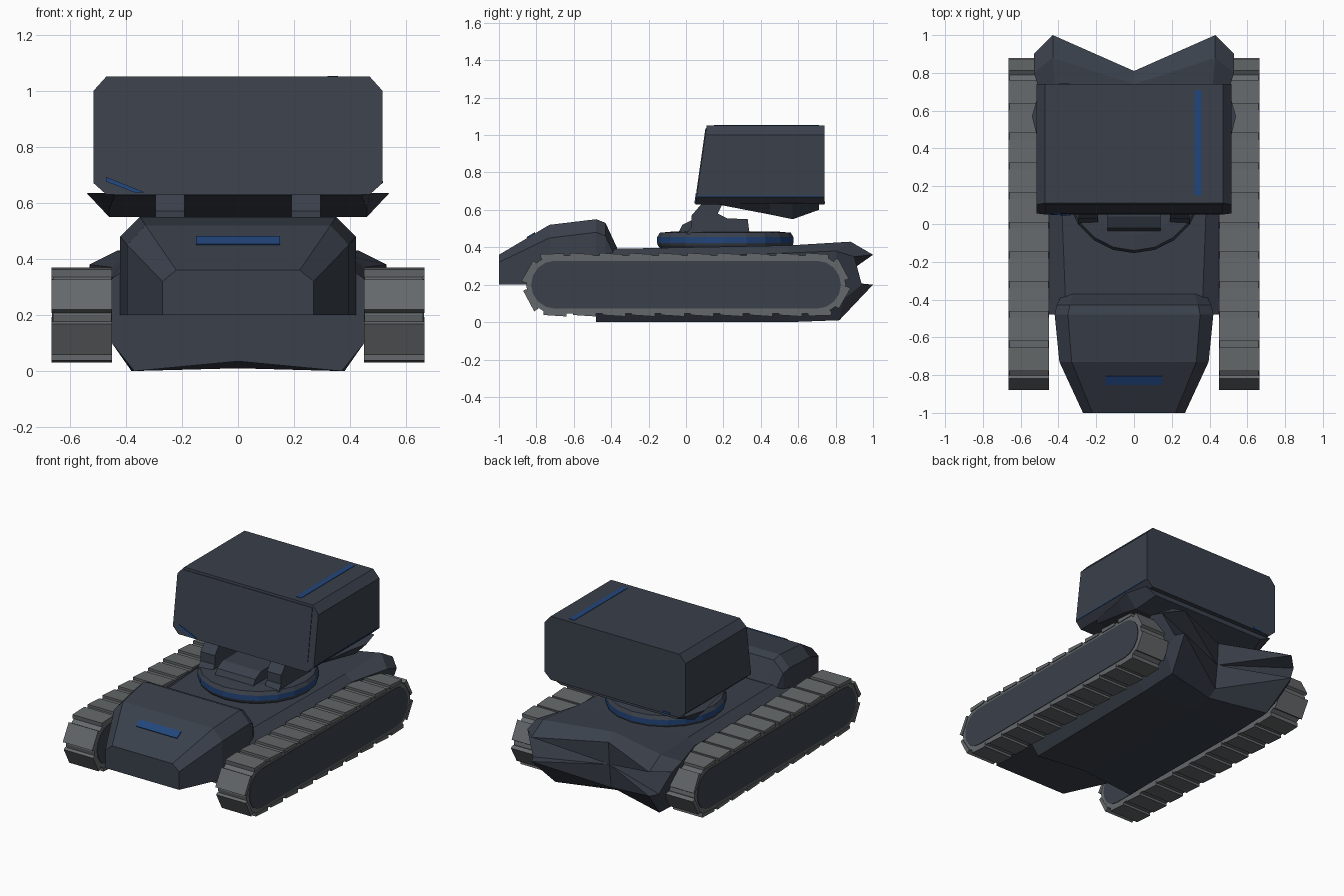
import bpy, bmesh, math
from mathutils import Vector

if "Cube" in bpy.data.objects:
    bpy.data.objects.remove(bpy.data.objects["Cube"], do_unlink=True)


def material(name, rgb):
    m = bpy.data.materials.new(name)
    m.use_nodes = True
    color = (*rgb, 1)
    m.diffuse_color = color
    m.node_tree.nodes["Principled BSDF"].inputs["Base Color"].default_value = color
    return m


ARMOR = material("dark slate armor", (0.042, 0.051, 0.07))
TREAD = material("grey tread", (0.13, 0.14, 0.145))
BLUE = material("blue marking", (0.016, 0.06, 0.2))


def finish(bm, name, *mats):
    bmesh.ops.recalc_face_normals(bm, faces=bm.faces)
    mesh = bpy.data.meshes.new(name)
    bm.to_mesh(mesh)
    bm.free()
    for m in mats:
        mesh.materials.append(m)
    ob = bpy.data.objects.new(name, mesh)
    bpy.context.collection.objects.link(ob)
    return ob


def skin(bm, rings, start=None, end=None):
    """Bridge closed rings and cap both ends, with a fan where a centre is given."""
    loops = [[bm.verts.new(p) for p in r] for r in rings]
    n = len(loops[0])
    for a, b in zip(loops, loops[1:]):
        for i in range(n):
            j = (i + 1) % n
            bm.faces.new((a[i], a[j], b[j], b[i]))
    for loop, centre in ((loops[0], start), (loops[-1], end)):
        if centre is None:
            bm.faces.new(loop)
        else:
            c = bm.verts.new(centre)
            for i in range(n):
                bm.faces.new((loop[i], loop[(i + 1) % n], c))


def prism(bm, profile, x0, x1):
    skin(bm, [[(x, y, z) for y, z in profile] for x in (x0, x1)])


def bar(name, profile, x0, x1, mat):
    bm = bmesh.new()
    prism(bm, profile, x0, x1)
    return finish(bm, name, mat)


def mirrored(half):
    return half + [(-x, y, z) for x, y, z in reversed(half) if x > 0]


def section(y, pts):
    return mirrored([(x, y, z) for x, z in pts])


def body(name, rings, mat, end=None):
    bm = bmesh.new()
    skin(bm, rings, end=end)
    return finish(bm, name, mat)


# Hull with a notched, undercut tail
body("hull", [
    section(-0.48, [(0, .39), (.36, .39), (.45, .33), (.45, .10), (.37, 0), (0, .035)]),
    section(0.55, [(0, .41), (.40, .41), (.45, .37), (.45, .10), (.38, 0), (0, .01)]),
    mirrored([(0, .74, .41), (.43, .88, .43), (.53, .80, .38), (.45, .84, .12),
              (.38, .82, .01), (0, .72, .02)]),
    mirrored([(0, .81, .37), (.43, 1.0, .36), (.53, .90, .35), (.46, .94, .20),
              (.43, 1.0, .20), (0, .78, .06)]),
], ARMOR, end=(0, .80, .22))


# Faceted cab
def cab_ring(y, top, inner, outer, drop=.07):
    return section(y, [(0, top), (inner, top), (outer, top - drop), (outer, .2), (0, .2)])


body("cab", [cab_ring(-1, .36, .22, .27, .04), cab_ring(-.73, .52, .33, .395),
             cab_ring(-.48, .55, .35, .42), cab_ring(-.43, .53, .34, .41),
             cab_ring(-.37, .40, .32, .38)], ARMOR)
bar("cab_light", [(-.85, .449), (-.805, .4757), (-.808, .481), (-.853, .454)], -.15, .15, BLUE)

# Tracks: belt, overlapping shoes and side panels
MID, HALF, RAD = 0.20, 0.70, 0.155


def stadium(r, steps=8):
    pts = []
    for s in (1, -1):
        for i in range(steps + 1):
            a = math.pi * (i / steps - 0.5)
            pts.append((s * (HALF + r * math.cos(a)), MID + s * r * math.sin(a)))
    return pts


def along(d):
    """Point and outward normal at distance d round the belt."""
    straight, arc = 2 * HALF, math.pi * RAD
    s = 1
    if d >= straight + arc:
        d, s = d - straight - arc, -1
    if d < straight:
        p, n = Vector((HALF - d, MID + RAD)), Vector((0, 1))
    else:
        a = math.pi / 2 + (d - straight) / RAD
        n = Vector((math.cos(a), math.sin(a)))
        p = Vector((-HALF, MID)) + n * RAD
    if s < 0:
        p, n = Vector((-p.x, 2 * MID - p.y)), -n
    return p, n


SHOES = 24
LENGTH = 4 * HALF + 2 * math.pi * RAD
for side, label in ((1, "left"), (-1, "right")):
    bar(label + "_track_belt", stadium(RAD), side * .452, side * .66, TREAD)
    bar(label + "_track_panel", stadium(.128), side * .449, side * .664, ARMOR)
    bm = bmesh.new()
    for k in range(SHOES):
        p, n = along(k * LENGTH / SHOES)
        t = Vector((-n.y, n.x)) * .062
        prism(bm, [p - t - n * .012, p + t - n * .012, p + t + n * .015, p - t + n * .007],
              side * .45, side * .665)
    finish(bm, label + "_track_shoes", TREAD)

# Turntable with a blue band
SIDES = 20
bm = bmesh.new()
rings = []
for r, z in ((.33, .37), (.36, .41), (.364, .422), (.364, .455), (.35, .478), (.27, .485)):
    rings.append([(r * math.cos(2 * math.pi * i / SIDES),
                   .21 + r * math.sin(2 * math.pi * i / SIDES), z) for i in range(SIDES)])
skin(bm, rings)
for f in bm.faces:
    if .42 < f.calc_center_median().z < .455 and abs(f.normal.z) < .5 and len(f.verts) == 4:
        f.material_index = 1
finish(bm, "turntable", ARMOR, BLUE)

# Mount: centre block and two arms
bar("mount_block", [(-.04, .48), (-.02, .52), (.04, .55), (.32, .55), (.34, .48)],
    -.14, .14, ARMOR)
for side, label in ((1, "left"), (-1, "right")):
    bar(label + "_mount_arm",
        [(.0, .47), (.03, .51), (.03, .57), (.09, .64), (.20, .64), (.17, .58),
         (.22, .555), (.33, .55), (.34, .47)], side * .19, side * .295, ARMOR)


# Launcher box with a raked front
def front_y(z):
    return .05 + (z - .63) / 7


outline = [(0, 1.05), (.47, 1.05), (.515, 1.0), (.515, .67), (.47, .63), (0, .63)]
body("launcher_box", [mirrored([(x, front_y(z), z) for x, z in outline]),
                      section(.74, outline)], ARMOR)
body("launcher_front_panel", [
    mirrored([(x, front_y(z) + d, z) for x, z in
              ((0, 1.035), (.47, 1.035), (.47, .695), (0, .695))])
    for d in (-.004, .002)], ARMOR)

# Faceted belly under the box
body("launcher_belly", [
    section(y, [(0, .64), (top, .635), (low, z), (0, z)])
    for y, top, low, z in ((.18, .47, .44, .627), (.45, .51, .46, .575),
                           (.57, .54, .46, .55), (.71, .50, .42, .60))], ARMOR)

# Blue markings on the box
bar("top_stripe", [(.15, 1.045), (.71, 1.045), (.71, 1.053), (.15, 1.053)], .32, .357, BLUE)
bar("side_stripe", [(.08, .671), (.72, .671), (.72, .677), (.08, .677)], .51, .517, BLUE)
slash = [(-.47, .692), (-.335, .638), (-.36, .634), (-.47, .676)]
bm = bmesh.new()
skin(bm, [[(x, front_y(z) + d, z) for x, z in slash] for d in (-.006, .002)])
finish(bm, "front_slash", BLUE)
bm = bmesh.new()
skin(bm, [[(x, y, z) for x, z in ((-.40, .645), (-.34, .645), (-.34, .633), (-.40, .633))]
          for y in (.738, .744)])
finish(bm, "rear_slash", BLUE)
